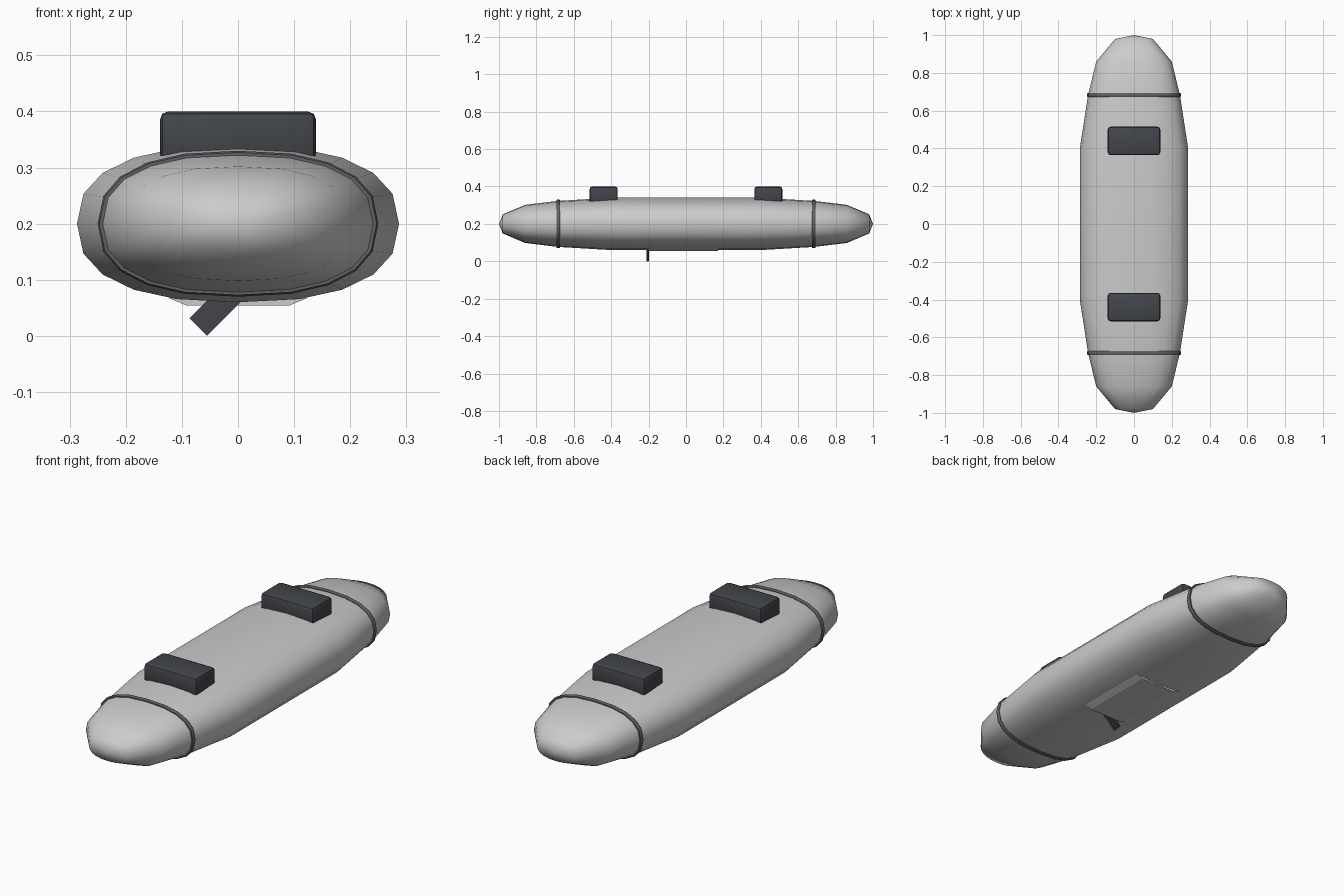
import bpy, bmesh, math
from mathutils import Matrix

if "Cube" in bpy.data.objects:
    bpy.data.objects.remove(bpy.data.objects["Cube"])

N, CZ = 20, 0.2


def material(name, c):
    m = bpy.data.materials.new(name)
    m.diffuse_color = (*c, 1)
    m.use_nodes = True
    m.node_tree.nodes["Principled BSDF"].inputs["Base Color"].default_value = m.diffuse_color
    return m


dark = material("dark_rubber", (0.055, 0.06, 0.07))
seam_grey = material("seam_grey", (0.12, 0.12, 0.125))


def finish(bm, name, mat=None, smooth=None):
    bmesh.ops.recalc_face_normals(bm, faces=bm.faces)
    me = bpy.data.meshes.new(name)
    bm.to_mesh(me)
    bm.free()
    ob = bpy.data.objects.new(name, me)
    bpy.context.collection.objects.link(ob)
    if mat:
        me.materials.append(mat)
    if smooth:
        bpy.ops.object.select_all(action='DESELECT')
        ob.select_set(True)
        bpy.context.view_layer.objects.active = ob
        bpy.ops.object.shade_smooth_by_angle(angle=math.radians(smooth))
    return ob


def section(bm, y, w, h):
    # slightly squared oval
    ring = []
    for i in range(N):
        c, s = math.cos(2 * math.pi * i / N), math.sin(2 * math.pi * i / N)
        p = lambda v: math.copysign(abs(v) ** 0.82, v) if abs(v) > 1e-6 else 0
        ring.append(bm.verts.new((w * p(c), y, CZ + h * p(s))))
    return ring


def bridge(bm, a, b):
    for i in range(N):
        j = (i + 1) % N
        bm.faces.new((a[i], a[j], b[j], b[i]))


# Body: rings from the middle outwards, mirrored front to back
half = [(0.4, 0.287, 0.14), (0.685, 0.243, 0.123), (0.86, 0.2, 0.102), (0.98, 0.1, 0.051)]
stations = [(-y, w, h) for y, w, h in reversed(half)] + half
bm = bmesh.new()
rings = [section(bm, *s) for s in stations]
for a, b in zip(rings, rings[1:]):
    bridge(bm, a, b)
for ring, y in ((rings[0], -1), (rings[-1], 1)):
    tip = bm.verts.new((0, y, CZ))
    for i in range(N):
        bm.faces.new((ring[i], ring[(i + 1) % N], tip))
finish(bm, "body", smooth=70)


def seam(name, y):
    bm = bmesh.new()
    prof = [(-0.01, -0.004), (-0.01, 0.004), (-0.005, 0.007),
            (0.005, 0.007), (0.01, 0.004), (0.01, -0.004)]
    rs = [section(bm, y + dy, 0.243 + d, 0.123 + d) for dy, d in prof]
    for a, b in zip(rs, rs[1:] + rs[:1]):
        bridge(bm, a, b)
    finish(bm, name, seam_grey, 40)


def box(name, center, size, bevel=0, mat=None, rot=0.0):
    bm = bmesh.new()
    bmesh.ops.create_cube(bm, size=1)
    bmesh.ops.scale(bm, vec=size, verts=bm.verts)
    if bevel:
        bmesh.ops.bevel(bm, geom=bm.edges[:], offset=bevel, segments=2,
                        affect='EDGES', profile=0.5)
    bmesh.ops.transform(bm, matrix=Matrix.Translation(center) @ Matrix.Rotation(rot, 4, 'Y'),
                        verts=bm.verts)
    return finish(bm, name, mat, 40)


# Seam bands and top pads
for label, s in (("front", -1), ("rear", 1)):
    seam(label + "_seam", s * 0.683)
    box(label + "_pad", (0, s * 0.44, 0.355), (0.278, 0.15, 0.09), 0.014, dark)

# Hatch plate on the underside, narrowing downwards
bm = bmesh.new()
bmesh.ops.create_cube(bm, size=1)
for v in bm.verts:
    k = 0.092 if v.co.z < 0 else 0.125
    v.co = (2 * k * v.co.x, -0.015 + v.co.y * 0.37, 0.0545 if v.co.z < 0 else 0.068)
finish(bm, "belly_hatch")

# Slanted ribbed tab under the belly
d = math.sqrt(0.5)
ang = math.radians(45)
L = 0.1
end = (-0.071, 0.0158)
cx, cz = end[0] + d * L / 2, end[1] + d * L / 2
box("tab", (cx, -0.205, cz), (0.044, 0.007, L), 0, dark, ang)
for i in range(4):
    o = (i - 1.5) * 0.012
    box(f"tab_rib_{i + 1}", (cx + o * d, -0.205, cz - o * d), (0.006, 0.012, L), 0, dark, ang)
